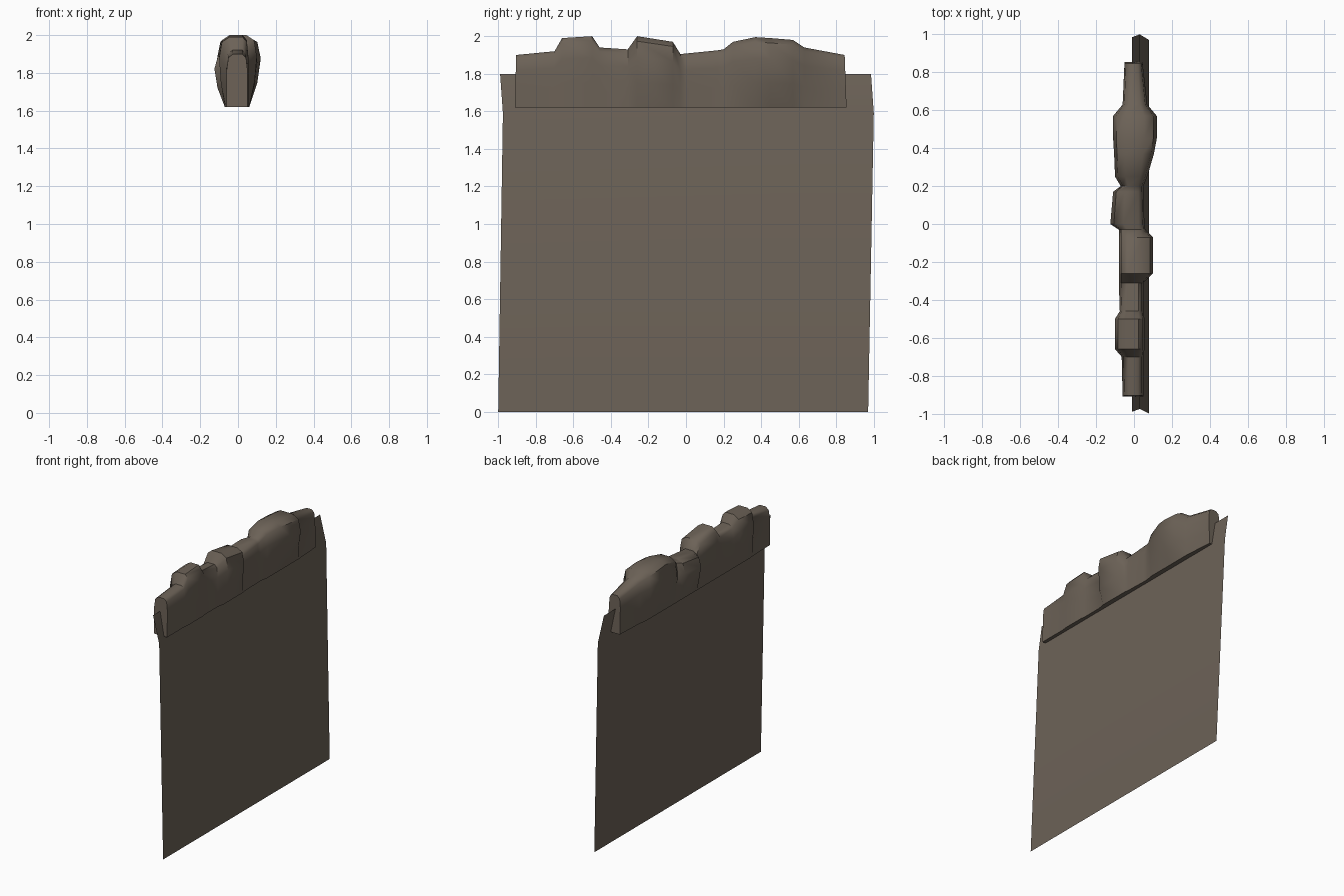
import bpy, bmesh

if "Cube" in bpy.data.objects:
    bpy.data.objects.remove(bpy.data.objects["Cube"])

def lin(c):
    return tuple(((v / 255 + 0.055) / 1.055) ** 2.4 for v in c) + (1,)

def material(name, rgb):
    m = bpy.data.materials.new(name)
    m.diffuse_color = lin(rgb)
    m.use_nodes = True
    m.node_tree.nodes["Principled BSDF"].inputs["Base Color"].default_value = m.diffuse_color
    return m

stone = material("brown grey stone", (108, 98, 87))

def loft(name, rows, mat, angle, caps=False):
    """Skin a list of equal-length point rows."""
    bm = bmesh.new()
    vs = [[bm.verts.new(p) for p in r] for r in rows]
    for a, b in zip(vs, vs[1:]):
        for i in range(len(a) - 1):
            bm.faces.new((a[i], a[i + 1], b[i + 1], b[i]))
        if caps:
            bm.faces.new((a[-1], a[0], b[0], b[-1]))
    if caps:
        bm.faces.new(vs[0])
        bm.faces.new(vs[-1])
        bmesh.ops.recalc_face_normals(bm, faces=bm.faces)
    me = bpy.data.meshes.new(name)
    bm.to_mesh(me)
    bm.free()
    me.materials.append(mat)
    ob = bpy.data.objects.new(name, me)
    bpy.context.collection.objects.link(ob)
    bpy.ops.object.select_all(action='DESELECT')
    ob.select_set(True)
    bpy.context.view_layer.objects.active = ob
    bpy.ops.object.shade_smooth_by_angle(angle=angle)
    return ob

# wall: single sheet leaning back, bent near the top (x, z, y start, y end)
wall = [(0.08, 0, -1.0, 0.97), (0.03, 1.59, -0.975, 1.0), (-0.01, 1.8, -0.99, 0.985)]
loft("wall_sheet", [[(x, a, z), (x, b, z)] for x, z, a, b in wall], stone, 0.7)

# coping stones: sections along y (y, top z, left x, right x)
sections = [
    (-0.905, 1.90, -0.06, 0.05), (-0.70, 1.92, -0.065, 0.05), (-0.66, 1.99, -0.10, 0.055),
    (-0.50, 2.00, -0.10, 0.055), (-0.46, 1.94, -0.075, 0.05), (-0.31, 1.93, -0.08, 0.05),
    (-0.26, 2.00, -0.08, 0.10), (-0.07, 1.97, -0.08, 0.10), (-0.03, 1.905, -0.08, 0.06),
    (0.00, 1.908, -0.125, 0.055), (0.17, 1.925, -0.11, 0.05), (0.20, 1.93, -0.07, 0.05),
    (0.25, 1.97, -0.10, 0.07), (0.37, 1.995, -0.105, 0.105), (0.45, 1.99, -0.11, 0.12),
    (0.57, 1.98, -0.11, 0.12), (0.63, 1.94, -0.06, 0.07), (0.845, 1.90, -0.05, 0.045)]

def section(y, zt, xl, xr):
    b = 1.62
    h = zt - b
    end = -0.005 if y < -0.9 else 0.01 if y > 0.84 else 0
    bl, br = max(xl, -0.07), min(xr, 0.06)
    pts = [(bl, 0), (bl + (xl - bl) * 0.7, 0.35), (xl, 0.70), (xl * 0.85, 0.93), (xl * 0.45, 1),
           (xr * 0.45, 1), (xr * 0.85, 0.93), (xr, 0.70), (br + (xr - br) * 0.7, 0.35), (br, 0)]
    return [(x, y + end * (1 - t), b + h * t) for x, t in pts]

loft("coping_stones", [section(*s) for s in sections], stone, 0.8, caps=True)
